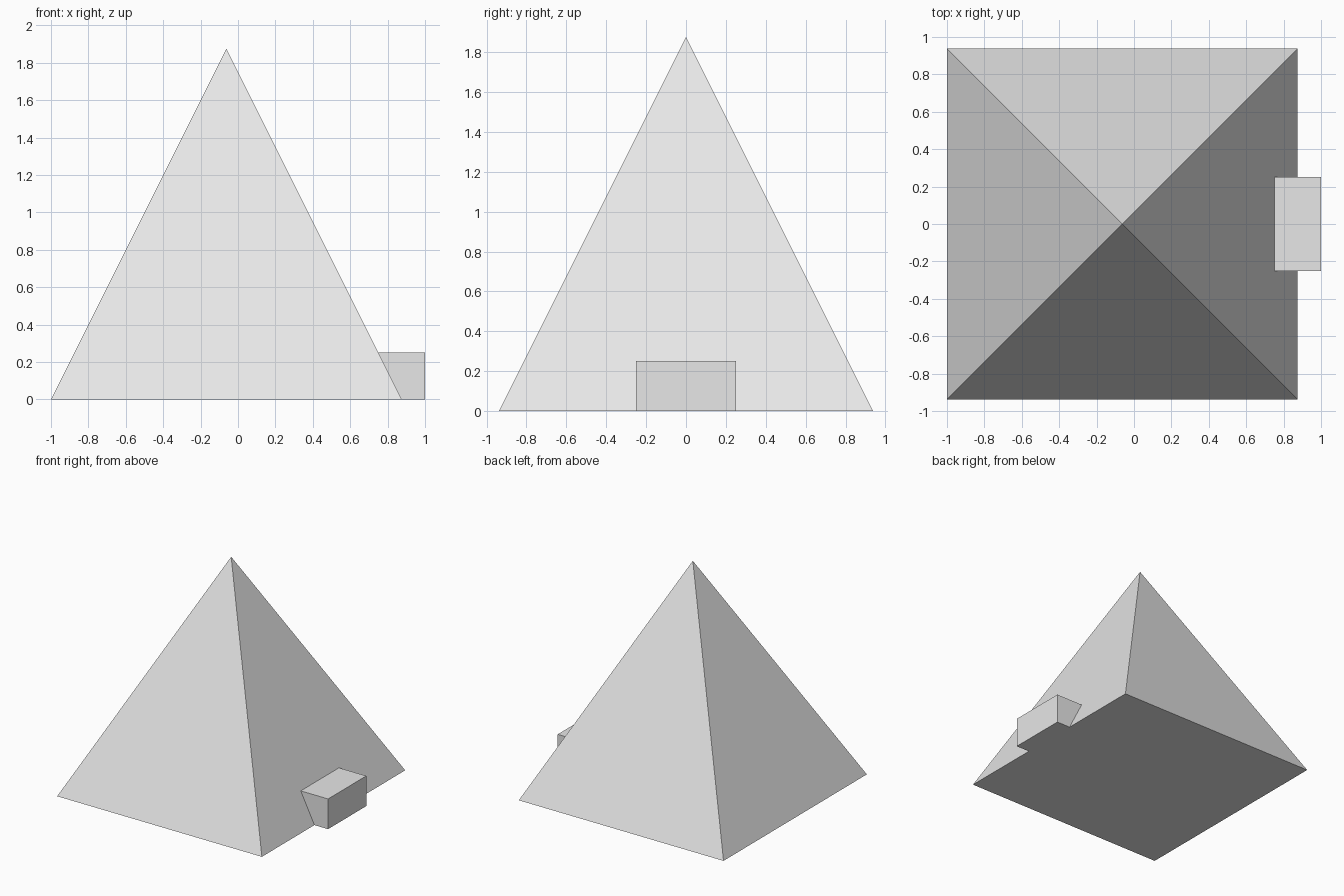
import bpy
import bmesh
from mathutils import Matrix

# Remove the default cube
default_cube = bpy.data.objects.get("Cube")
if default_cube:
    bpy.data.objects.remove(default_cube, do_unlink=True)

# One flat colour for the whole model
stone = bpy.data.materials.new("light_grey")
stone.use_nodes = True
GREY = (0.8, 0.8, 0.8, 1)
stone.diffuse_color = GREY
stone.node_tree.nodes["Principled BSDF"].inputs["Base Color"].default_value = GREY


def add_part(name, bm, location):
    mesh = bpy.data.meshes.new(name)
    bmesh.ops.recalc_face_normals(bm, faces=bm.faces)
    bm.to_mesh(mesh)
    bm.free()
    mesh.materials.append(stone)
    part = bpy.data.objects.new(name, mesh)
    part.location = location
    bpy.context.collection.objects.link(part)
    return part


# Square pyramid, as tall as its base is wide
WIDTH = 1.875
bm = bmesh.new()
base = [bm.verts.new((x * WIDTH / 2, y * WIDTH / 2, 0))
        for x, y in ((-1, -1), (1, -1), (1, 1), (-1, 1))]
apex = bm.verts.new((0, 0, WIDTH))
bm.faces.new(base)
for i, corner in enumerate(base):
    bm.faces.new((corner, base[(i + 1) % len(base)], apex))
add_part("pyramid", bm, (-0.0625, 0, 0))

# Entrance block set into the +x slope
bm = bmesh.new()
bmesh.ops.create_cube(bm, size=1, matrix=Matrix.Diagonal((0.5, 0.5, 0.25, 1)))
add_part("entrance_block", bm, (0.75, 0, 0.125))
